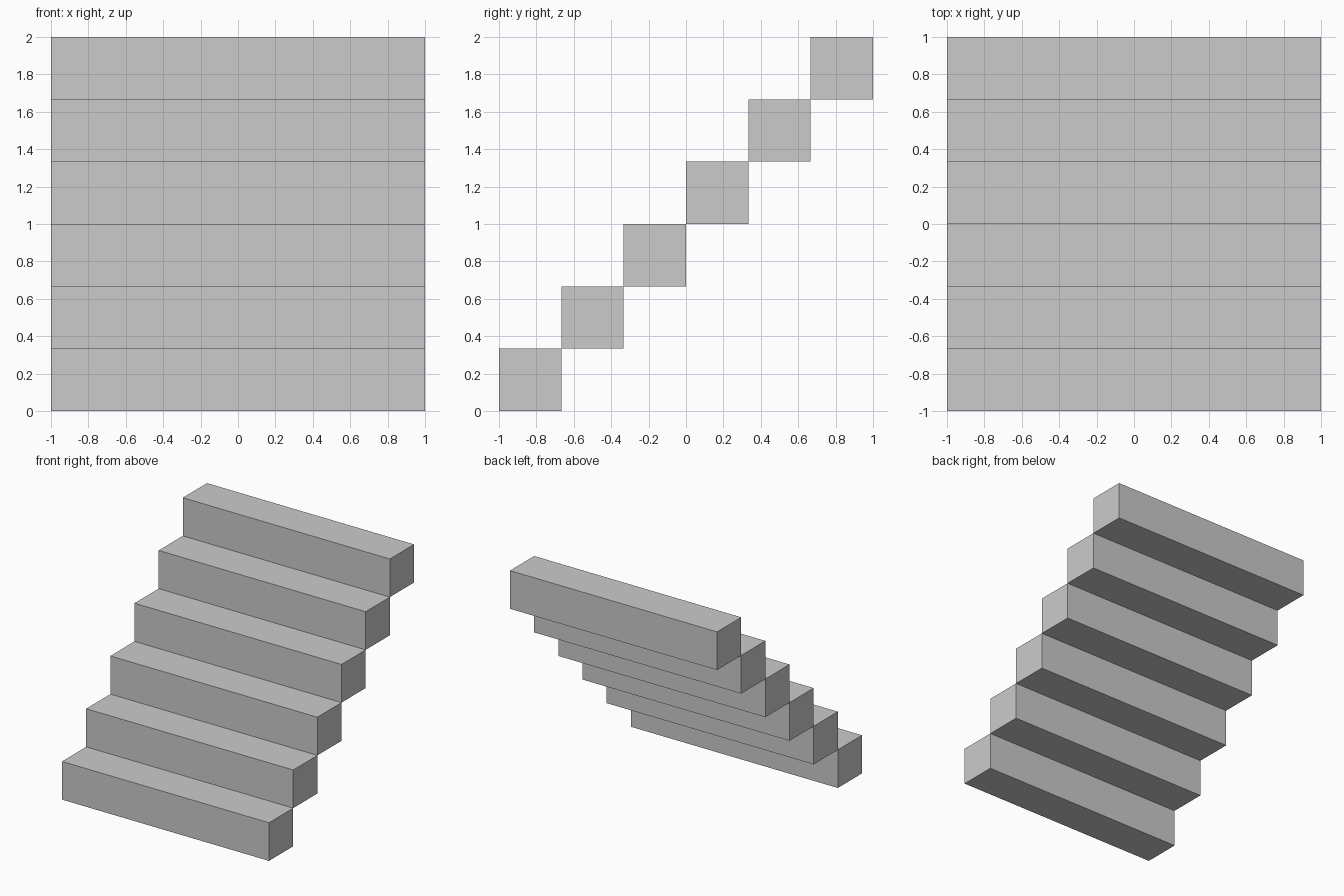
import bpy

if "Cube" in bpy.data.objects:
    bpy.data.objects.remove(bpy.data.objects["Cube"])

STEPS = 6
WIDTH = 2.0
SIZE = 2.0 / STEPS  # equal rise and run


def box(name, center, dims):
    bpy.ops.mesh.primitive_cube_add(size=1, location=center)
    obj = bpy.context.object
    obj.name = name
    obj.scale = dims
    bpy.ops.object.transform_apply(location=False, rotation=False, scale=True)
    return obj


# Stair treads: square bars climbing from front to back, touching along edges
for i in range(STEPS):
    offset = (i + 0.5) * SIZE
    box(f"stair_step_{i + 1}", (0, -1 + offset, offset), (WIDTH, SIZE, SIZE))
